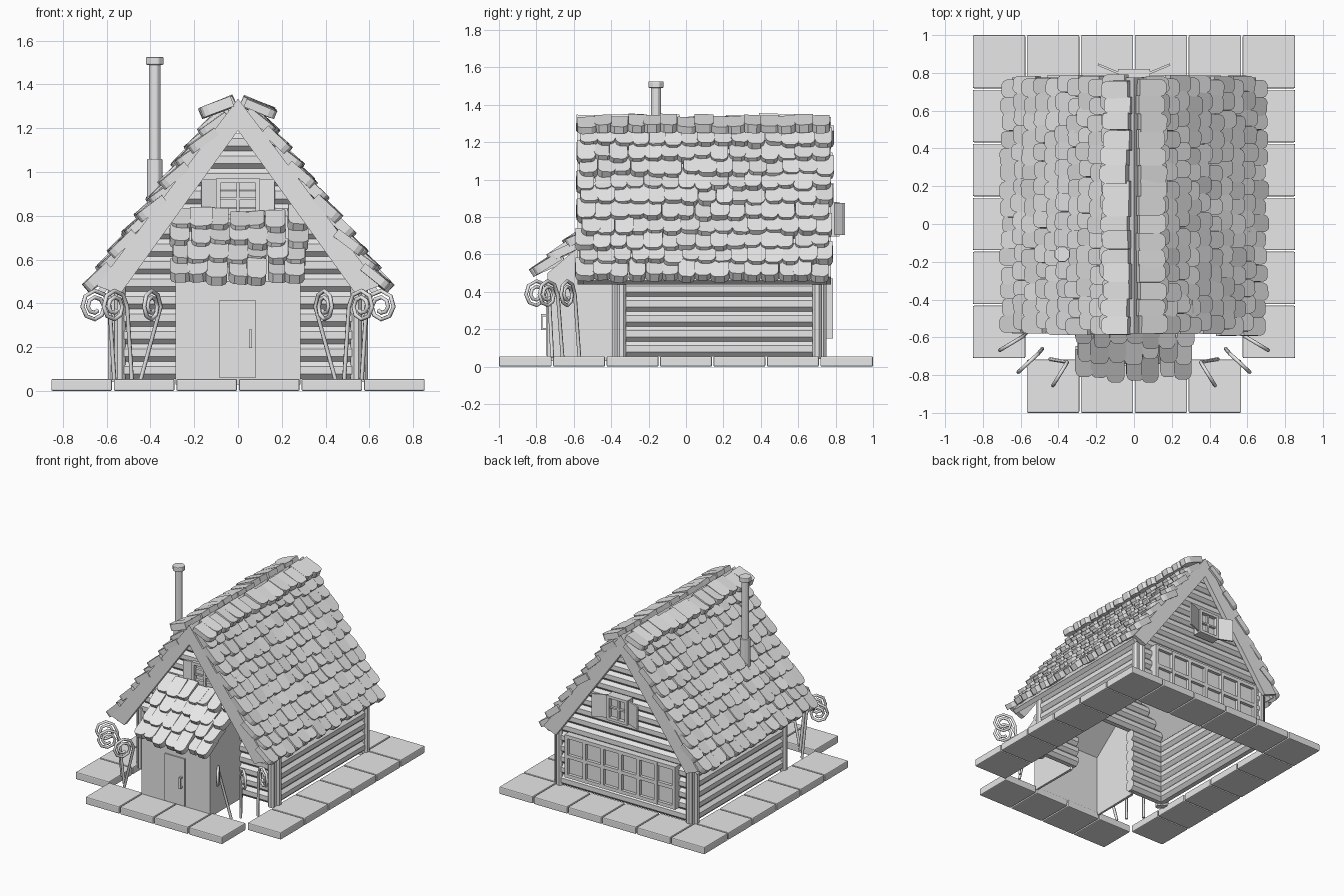
import bpy, bmesh, random
from math import cos, sin, pi, radians
from mathutils import Vector, Matrix

random.seed(4)
if "Cube" in bpy.data.objects:
    bpy.data.objects.remove(bpy.data.objects["Cube"])

GREY = (0.8, 0.8, 0.8, 1)
mat = bpy.data.materials.new("light grey")
mat.use_nodes = True
mat.diffuse_color = GREY
mat.node_tree.nodes["Principled BSDF"].inputs["Base Color"].default_value = GREY


def part(name, bm, bevel=0):
    bmesh.ops.recalc_face_normals(bm, faces=bm.faces)
    me = bpy.data.meshes.new(name)
    bm.to_mesh(me)
    bm.free()
    me.materials.append(mat)
    ob = bpy.data.objects.new(name, me)
    bpy.context.collection.objects.link(ob)
    if bevel:
        mod = ob.modifiers.new("bevel", "BEVEL")
        mod.width = bevel
        mod.segments = 2
    return ob


def box(bm, x0, x1, y0, y1, z0, z1, turn=Matrix()):
    size = Matrix.Diagonal((x1 - x0, y1 - y0, z1 - z0, 1))
    mid = Matrix.Translation(((x0 + x1) / 2, (y0 + y1) / 2, (z0 + z1) / 2))
    bmesh.ops.create_cube(bm, size=1, matrix=turn @ mid @ size)


def rod(bm, a, b, r, sides=8):
    a, b = Vector(a), Vector(b)
    rot = (b - a).to_track_quat('Z', 'Y').to_matrix().to_4x4()
    spin = Matrix.Rotation(pi / sides, 4, 'Z')
    bmesh.ops.create_cone(bm, cap_ends=True, segments=sides, radius1=r, radius2=r,
                          depth=(b - a).length,
                          matrix=Matrix.Translation((a + b) / 2) @ rot @ spin)


def prism(bm, pts, shift):
    face = bm.faces.new([bm.verts.new(p) for p in pts])
    ext = bmesh.ops.extrude_face_region(bm, geom=[face], use_keep_orig=True)
    verts = [g for g in ext["geom"] if isinstance(g, bmesh.types.BMVert)]
    bmesh.ops.translate(bm, verts=verts, vec=shift)


def tile(bm, low, across, up, w, length, thick):
    """Round-ended shingle lying on its lower edge point."""
    n = across.cross(up)
    outline = [(-.5, 1), (-.5, .22), (-.42, .08), (-.25, 0),
               (.25, 0), (.42, .08), (.5, .22), (.5, 1)]
    prism(bm, [low + across * u * w + up * v * length for u, v in outline], n * thick)


# Paving slabs around the house
bm = bmesh.new()
P = 2 / 7
for i in range(6):
    for j in range(7):
        side, end = i in (0, 5), j in (0, 6)
        if (side or end) and not (side and j == 0):
            x, y = (i - 3) * P, -1 + j * P
            box(bm, x + .004, x + P - .004, y + (.004 if j else 0),
                y + P - (.004 if j < 6 else 0), 0, .055)
part("paving_slabs", bm, .007)

# Log walls, with an opening behind the porch
FRONT, BACK, WX = -.345, .70, .54
bm = bmesh.new()
for k in range(14):
    z = .095 + .08 * k
    half = min(WX, (1.28 - z) / 1.37)
    if z < .5:
        for s in (-1, 1):
            rod(bm, (s * .25, FRONT, z), (s * half, FRONT, z), .045)
    else:
        rod(bm, (-half, FRONT, z), (half, FRONT, z), .045)
    rod(bm, (-half, BACK, z), (half, BACK, z), .045)
    if k < 6:
        for s in (-1, 1):
            rod(bm, (s * WX, FRONT, z), (s * WX, BACK, z), .045)
part("log_walls", bm)

# Corner posts in pairs
bm = bmesh.new()
for s in (-1, 1):
    for y, d in ((FRONT, -1), (BACK, 1)):
        rod(bm, (s * (WX + .03), y, .04), (s * (WX + .03), y, .5), .027)
        rod(bm, (s * WX, y + d * .025, .04), (s * WX, y + d * .025, .5), .027)
part("corner_posts", bm)


def chevron(name, outer, inner, foot_out, foot_in, y0, y1):
    bm = bmesh.new()
    for s in (-1, 1):
        pts = [(0, outer), (s * foot_out[0], foot_out[1]), (s * foot_in[0], foot_in[1]), (0, inner)]
        prism(bm, [(x, y0, z) for x, z in pts], Vector((0, y1 - y0, 0)))
    part(name, bm)


# Roof deck and gable boards
chevron("roof_deck", 1.33, 1.28, (.64, .46), (.615, .44), -.55, .75)
chevron("front_gable_board", 1.335, 1.19, (.645, .48), (.54, .44), -.58, -.545)
chevron("back_gable_board", 1.335, 1.19, (.645, .48), (.54, .44), .74, .775)

# Main roof shingles, the ridge row lies flatter
bm = bmesh.new()
for s in (-1, 1):
    for row in range(11):
        for k in range(15):
            tilt = radians(40 + random.uniform(-5, 5))
            x, z = .095 + .058 * row, 1.24 - .0785 * row
            if row == 0:
                tilt, x, z = radians(22 + random.uniform(-2, 2)), .155, 1.247
            slip = random.uniform(-.012, .012)
            y = -.525 + k * .0895 + (row % 2 - .5) * .02 + random.uniform(-.008, .008)
            up = Vector((-s * cos(tilt), 0, sin(tilt)))
            low = Vector((s * x, y, z)) + up * slip
            roll = Matrix.Rotation(random.uniform(-.07, .07), 3, up)
            tile(bm, low, roll @ Vector((0, s, 0)), up, random.uniform(.088, .104), .15,
                 random.uniform(.038, .05))
part("roof_shingles", bm)

# Porch walls, open to the house and below
bm = bmesh.new()
prism(bm, [(-.285, y, z) for y, z in ((-.74, .03), (-.74, .50), (-.35, .83), (-.35, .03))],
      Vector((.57, 0, 0)))
bmesh.ops.recalc_face_normals(bm, faces=bm.faces)
bmesh.ops.delete(bm, geom=[f for f in bm.faces if f.normal.z < -.9 or f.normal.y > .9],
                 context='FACES')
porch = part("porch_walls", bm)
mod = porch.modifiers.new("thickness", "SOLIDIFY")
mod.thickness = .02

# Porch shingles
bm = bmesh.new()
for row in range(4):
    for k in range(7):
        tilt = radians(29 + random.uniform(-6, 6))
        up = Vector((0, cos(tilt), sin(tilt)))
        low = Vector((-.265 + k * .088 + random.uniform(-.012, .012),
                      -.80 + row * .088, .49 + row * .076)) + up * random.uniform(-.02, .02)
        roll = Matrix.Rotation(random.uniform(-.1, .1), 3, up)
        tile(bm, low, roll @ Vector((1, 0, 0)), up, random.uniform(.085, .105), .16, .045)
part("porch_shingles", bm)

# Door with handle
bm = bmesh.new()
box(bm, -.085, .08, -.749, -.735, .06, .415)
part("porch_door", bm)
bm = bmesh.new()
box(bm, .05, .064, -.776, -.766, .195, .28)
for z in (.195, .268):
    box(bm, .05, .064, -.768, -.745, z, z + .012)
part("door_handle", bm)


def window(name, y, d, z0, z1, half, shutter, angle):
    """Framed window facing direction d along y, with hinged shutters."""
    bm = bmesh.new()
    lo, hi = sorted((y, y - d * .07))
    t = .02
    for s in (-1, 1):
        a, b = sorted((s * half, s * (half - t)))
        box(bm, a, b, lo, hi, z0, z1)
    for z in (z0, z1 - t):
        box(bm, -half, half, lo, hi, z, z + t)
    lo, hi = sorted((y - d * .012, y - d * .03))
    mid = (z0 + z1) / 2
    box(bm, -.007, .007, lo, hi, z0, z1)
    box(bm, -half, half, lo, hi, mid - .006, mid + .006)
    lo, hi = sorted((y - d * .03, y - d * .045))
    box(bm, -half, half, lo, hi, z0, z1)
    part(name, bm)
    bm = bmesh.new()
    for s in (-1, 1):
        a, b = sorted((0, s * shutter))
        turn = Matrix.Translation((s * half, y - d * .02, 0)) @ Matrix.Rotation(s * d * angle, 4, 'Z')
        box(bm, a, b, -.006, .006, z0 + .01, z1 - .005, turn)
    part(name + "_shutters", bm)


window("front_window", -.41, -1, .785, .97, .1, .07, .25)
window("back_window", .82, 1, .695, .88, .085, .115, .4)

# Wide paned panel on the back wall
bm = bmesh.new()
box(bm, -.46, .46, .70, .762, .15, .47)
for i in range(7):
    x = -.447 + i * .149
    box(bm, x - .013, x + .013, .75, .786, .15, .47)
for z in (.15, .297, .444):
    box(bm, -.46, .46, .75, .785, z, z + .026)
part("back_panel", bm)

# Stove pipe
bm = bmesh.new()
for z0, z1, r in ((.75, 1.06, .038), (1.0, 1.5, .028), (1.49, 1.525, .044)):
    rod(bm, (-.38, -.16, z0), (-.38, -.16, z1), r)
part("stove_pipe", bm, .005)

# Curled ornaments either side of the porch: inner and outer ends of each curl
CURLS = [((.58, -.59), (.73, -.68)), ((.50, -.68), (.63, -.80)), ((.44, -.865), (.355, -.73))]
for s in (-1, 1):
    for i, (start, end) in enumerate(CURLS):
        if i == 2:
            start, end = end, start
            start, end = (.435, -.735), (.355, -.865)
            start, end = (.355, -.735), (.435, -.865)
        a, b = Vector((s * start[0], start[1], 0)), Vector((s * end[0], end[1], 0))
        h = (b - a).normalized()
        c = (a + b) / 2 + Vector((0, 0, .385))
        foot = a + Vector((s * (.09 if i == 2 else -.015), .02, .05))
        pts = [foot]
        for k in range(16):
            t, r = k * pi / 4, .08 - .0037 * k
            pts.append(c - h * r * cos(t) + Vector((0, 0, r * sin(t))))
        cu = bpy.data.curves.new("curl", 'CURVE')
        cu.dimensions = '3D'
        cu.bevel_depth = .01
        cu.bevel_resolution = 1
        cu.use_fill_caps = True
        sp = cu.splines.new('POLY')
        sp.points.add(len(pts) - 1)
        for p, q in zip(sp.points, pts):
            p.co = (*q, 1)
        cu.materials.append(mat)
        ob = bpy.data.objects.new(("left" if s > 0 else "right") + f"_curl_{i + 1}", cu)
        bpy.context.collection.objects.link(ob)
